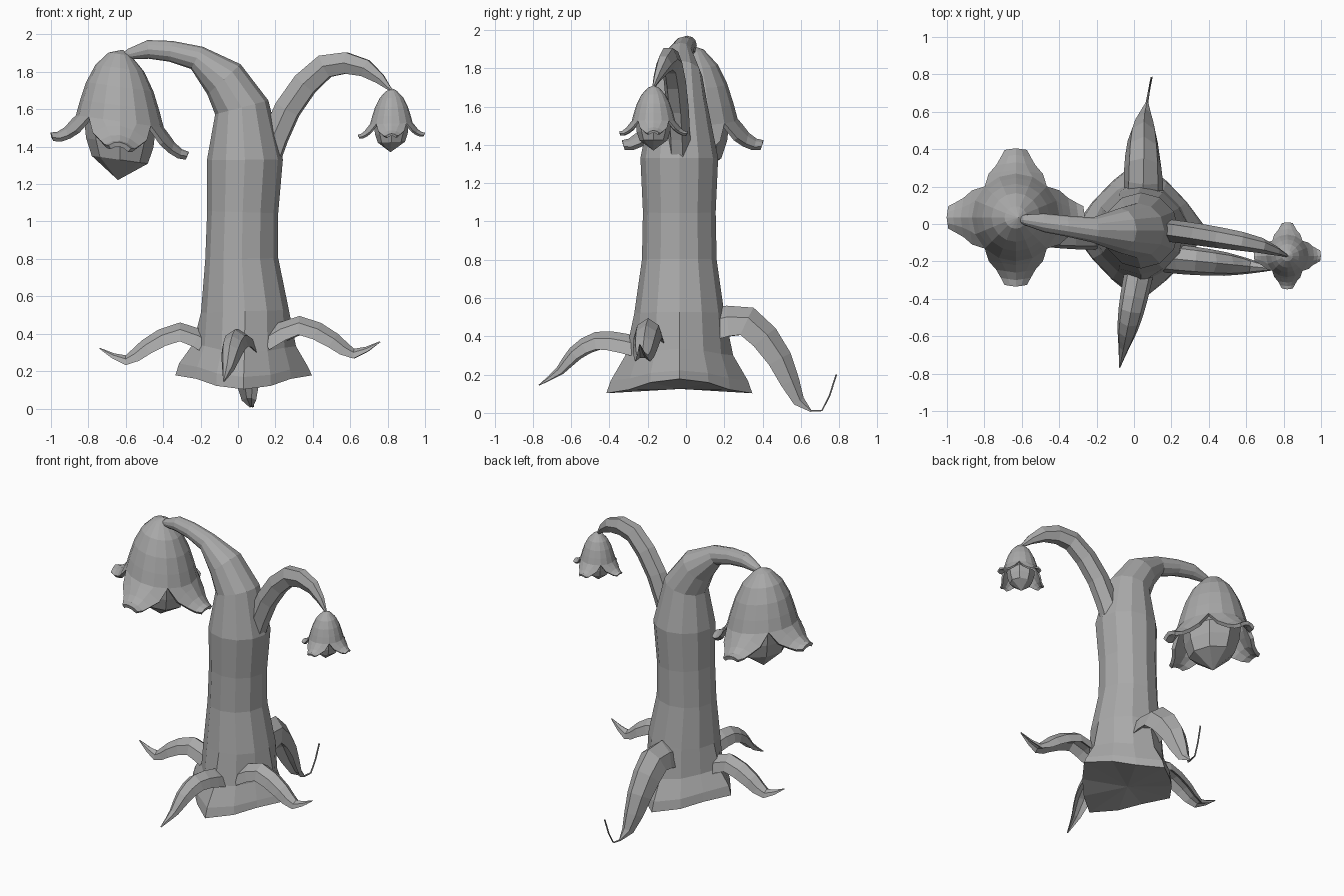
import bpy, bmesh, math
from mathutils import Vector

if "Cube" in bpy.data.objects:
    bpy.data.objects.remove(bpy.data.objects["Cube"])

grey = bpy.data.materials.new("plain grey")
grey.diffuse_color = (0.4, 0.4, 0.4, 1)
grey.use_nodes = True
grey.node_tree.nodes["Principled BSDF"].inputs["Base Color"].default_value = grey.diffuse_color


def finish(bm, name):
    bmesh.ops.recalc_face_normals(bm, faces=bm.faces)
    mesh = bpy.data.meshes.new(name)
    bm.to_mesh(mesh)
    bm.free()
    mesh.materials.append(grey)
    ob = bpy.data.objects.new(name, mesh)
    bpy.context.collection.objects.link(ob)
    return ob


def polygon(n):
    return [(math.cos(2 * math.pi * i / n), math.sin(2 * math.pi * i / n)) for i in range(n)]


def bridge(bm, a, b):
    n = len(a)
    for i in range(n):
        bm.faces.new((a[i], a[(i + 1) % n], b[(i + 1) % n], b[i]))


def fan(bm, tip, loop):
    for i in range(len(loop)):
        bm.faces.new((tip, loop[i], loop[(i + 1) % len(loop)]))


def subdivide(pts):
    """Insert a smooth midpoint between each pair of points."""
    p = [2 * pts[0] - pts[1]] + pts + [2 * pts[-1] - pts[-2]]
    out = []
    for i in range(1, len(p) - 2):
        out += [p[i], (9 * (p[i] + p[i + 1]) - p[i - 1] - p[i + 2]) / 16]
    return out + [pts[-1]]


def loft(name, pts, section, width, depth, power, end=1.0):
    """Sweep a section along points, tapering to nothing at the end fraction."""
    bm = bmesh.new()
    chord = pts[-1] - pts[0]
    side = Vector((-chord.y, chord.x, 0)).normalized()
    rings = []
    for i, p in enumerate(pts):
        t = (pts[min(i + 1, len(pts) - 1)] - pts[max(i - 1, 0)]).normalized()
        up = t.cross(side).normalized()
        k = max(0.05, 1 - (i / (len(pts) - 1) / end) ** power)
        rings.append([bm.verts.new(p + side * u * width * k + up * v * depth * k)
                      for u, v in section])
    for a, b in zip(rings, rings[1:]):
        bridge(bm, a, b)
    bm.faces.new(rings[0])
    bm.faces.new(rings[-1])
    return finish(bm, name)


# Trunk: flared four-cornered foot, round column, then a neck bending to the left
spine = [(0.03, 0.14, 0.365), (0.03, 0.20, 0.345), (0.035, 0.32, 0.275), (0.037, 0.52, 0.235),
         (0.02, 0.80, 0.195), (0.025, 1.05, 0.19), (0.037, 1.33, 0.203), (0.02, 1.61, 0.147),
         (-0.075, 1.76, 0.12), (-0.22, 1.875, 0.067), (-0.36, 1.91, 0.056), (-0.48, 1.92, 0.05),
         (-0.58, 1.895, 0.029), (-0.64, 1.87, 0.01)]
bm = bmesh.new()
loops = []
for i, (cx, cz, r) in enumerate(spine):
    before, after = spine[max(i - 1, 0)], spine[min(i + 1, len(spine) - 1)]
    lean = math.atan2(before[0] - after[0], after[1] - before[1])
    flare = max(0, 0.75 - 2 * (cz - 0.14))
    cy = -0.035 + 0.065 * max(0, (-cx - 0.2) / 0.44)
    loop = []
    for c, s in polygon(12):
        k = r * (1 - flare + flare / (abs(c) + abs(s)))
        loop.append(bm.verts.new((cx + c * k * math.cos(lean), cy + s * k * (1 + 0.06 * flare),
                                  cz + 0.05 * flare * (c * c - s * s) + c * k * math.sin(lean))))
    loops.append(loop)
for a, b in zip(loops, loops[1:]):
    bridge(bm, a, b)
fan(bm, bm.verts.new((0.03, -0.03, 0.125)), loops[0])
bm.faces.new(loops[-1])
finish(bm, "trunk")

# Side branch arching to the right
branch = [(0.14, -0.03, 1.29), (0.265, -0.045, 1.60), (0.465, -0.075, 1.83),
          (0.68, -0.115, 1.82), (0.83, -0.175, 1.69)]
loft("side_branch", subdivide([Vector(p) for p in branch]), polygon(6), 0.06, 0.078, 4)

# Arched leaves around the foot, hollow underneath
arch = [(-1, -0.9), (-0.75, 0.3), (0, 1), (0.75, 0.3), (1, -0.9), (0.35, -0.2), (-0.35, -0.2)]
curl = [(0, 0), (0.18, 0.085), (0.36, 0.005), (0.47, -0.065), (0.61, 0.0)]
drooping = [(0, 0), (0.15, 0.04), (0.30, 0.055), (0.42, -0.01), (0.50, -0.10), (0.61, -0.175)]


def leaf(name, start, direction, shape):
    pts = [Vector(start) + Vector(direction) * d + Vector((0, 0, h)) for d, h in shape]
    loft(name, subdivide(pts), arch, 0.078, 0.055, 2.4)


leaf("left_leaf", (-0.13, -0.06, 0.322), (-1, 0, 0), curl)
leaf("right_leaf", (0.15, -0.18, 0.357), (1, -0.1, 0), curl)
leaf("front_leaf", (0.045, -0.17, 0.32), (-0.2, -0.98, 0), drooping)
back = [(0.05, 0.12, 0.45), (0.05, 0.32, 0.475), (0.05, 0.49, 0.28), (0.06, 0.59, 0.06),
        (0.08, 0.71, 0.012), (0.095, 0.785, 0.2)]
loft("back_leaf", subdivide([Vector(p) for p in back]), arch, 0.105, 0.085, 2.5, 0.72)


def bell(name, origin, size, shear):
    """Four-petalled hanging flower with a pointed bulb inside."""
    def place(x, y, z):
        return Vector(origin) + size * Vector((x, y, z - shear * x))

    def ring(bm, n, r, z):
        return [bm.verts.new(place(r * c, r * s, z)) for c, s in polygon(n)]

    # dome
    bm = bmesh.new()
    rows = [ring(bm, 16, r, z) for r, z in
            [(0.06, -0.025), (0.13, -0.10), (0.18, -0.20), (0.212, -0.30), (0.235, -0.385)]]
    fan(bm, bm.verts.new(place(0.015, 0, 0)), rows[0])
    for a, b in zip(rows, rows[1:]):
        bridge(bm, a, b)
    # broad petals flaring out of the rim, with drooping sides
    for q, (ca, sa) in enumerate([(1, 0), (0, 1), (-1, 0), (0, -1)]):
        last = [rows[-1][(4 * q + j) % 16] for j in (-2, -1, 0, 1, 2)]
        for rad, w, z in [(0.255, 0.145, -0.465), (0.295, 0.105, -0.50),
                          (0.335, 0.08, -0.52), (0.37, 0.06, -0.52)]:
            new = []
            for j in (-1, -0.5, 0, 0.5, 1):
                u, v = rad - 0.15 * w * abs(j), w * j
                new.append(bm.verts.new(place(u * ca - v * sa, u * sa + v * ca,
                                              z + 0.4 * w * (1 - j * j))))
            for k in range(4):
                bm.faces.new((last[k], last[k + 1], new[k + 1], new[k]))
            last = new
    mod = finish(bm, name).modifiers.new("thickness", "SOLIDIFY")
    mod.thickness = 0.025 * size
    mod.offset = -1

    # bulb
    bm = bmesh.new()
    rows = [ring(bm, 8, r, z) for r, z in
            [(0.12, -0.33), (0.19, -0.41), (0.18, -0.50), (0.15, -0.59)]]
    for a, b in zip(rows, rows[1:]):
        bridge(bm, a, b)
    bm.faces.new(rows[0])
    fan(bm, bm.verts.new(place(-0.01, 0, -0.70)), rows[-1])
    finish(bm, name + "_bulb")


bell("large_bell", (-0.632, 0.035, 1.92), 1.0, 0.14)
bell("small_bell", (0.82, -0.17, 1.71), 0.485, -0.03)
